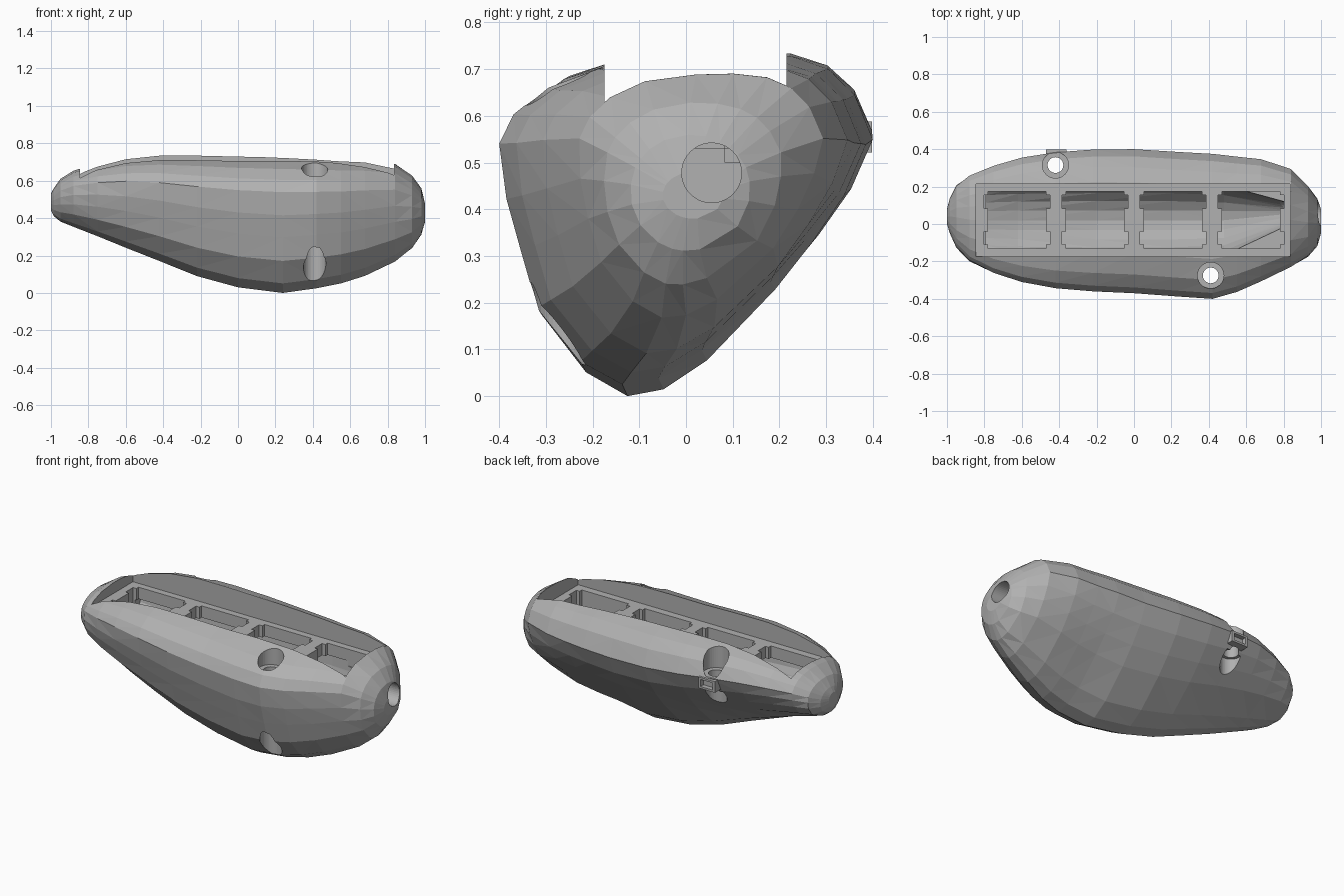
import bpy, bmesh, math
from mathutils import Matrix, Vector

if "Cube" in bpy.data.objects:
    bpy.data.objects.remove(bpy.data.objects["Cube"])

grey = bpy.data.materials.new("matte grey")
grey.diffuse_color = (0.44, 0.44, 0.44, 1)
grey.use_nodes = True
grey.node_tree.nodes["Principled BSDF"].inputs["Base Color"].default_value = grey.diffuse_color

# Normalised lopsided cross-section (across y, up z), starting at the keel
SECTION = [(.34, 0), (.225, .07), (.105, .235), (.06, .41), (.02, .57), (0, .74),
           (.04, .83), (.13, .91), (.275, .97), (.48, .99), (.63, 1), (.77, .995),
           (.875, .955), (.95, .875), (1, .74), (.94, .59), (.85, .45), (.75, .315),
           (.56, .105), (.44, .02)]
# Stations along the body: x, front y, back y, bottom z, top z, roundness
STATIONS = [(-1, .0, .08, .44, .53, 1), (-.985, -.05, .14, .41, .56, .9),
            (-.95, -.13, .215, .38, .61, .75), (-.88, -.205, .27, .35, .655, .5),
            (-.75, -.27, .32, .30, .695, .3), (-.6, -.315, .36, .24, .725, .15),
            (-.42, -.345, .385, .17, .738, .05), (-.22, -.36, .398, .09, .737, 0),
            (0, -.37, .4, .03, .732, 0), (.24, -.388, .385, 0, .728, 0),
            (.42, -.4, .375, .025, .722, 0), (.55, -.365, .362, .05, .716, .05),
            (.68, -.31, .35, .09, .712, .12), (.84, -.235, .30, .165, .692, .25),
            (.93, -.18, .215, .235, .63, .6), (.98, -.12, .14, .31, .56, .9),
            (1, -.05, .08, .38, .48, 1)]


def finish(bm, name):
    bmesh.ops.recalc_face_normals(bm, faces=bm.faces)
    me = bpy.data.meshes.new(name)
    bm.to_mesh(me)
    bm.free()
    me.materials.append(grey)
    ob = bpy.data.objects.new(name, me)
    bpy.context.collection.objects.link(ob)
    return ob


def ring(x, yf, yb, zb, zt, k):
    """Cross-section at one station, blended towards an ellipse by k."""
    points = []
    for u, v in SECTION:
        a = math.atan2(v - .5, u - .5)
        u += k * (.5 + .5 * math.cos(a) - u)
        v += k * (.5 + .5 * math.sin(a) - v)
        points.append((x, yf + u * (yb - yf), zb + v * (zt - zb)))
    return points


def loft(name, rings):
    bm = bmesh.new()
    rings = [[bm.verts.new(p) for p in r] for r in rings]
    n = len(rings[0])
    for a, b in zip(rings, rings[1:]):
        for i in range(n):
            j = (i + 1) % n
            bm.faces.new((a[i], a[j], b[j], b[i]))
    caps = [bm.faces.new(rings[0]), bm.faces.new(rings[-1])]
    bmesh.ops.triangulate(bm, faces=[f for f in bm.faces if f not in caps])
    return finish(bm, name)


def box(name, x0, x1, y0, y1, z0, z1):
    bm = bmesh.new()
    m = Matrix.Translation(((x0 + x1) / 2, (y0 + y1) / 2, (z0 + z1) / 2))
    m = m @ Matrix.Diagonal((x1 - x0, y1 - y0, z1 - z0, 1))
    bmesh.ops.create_cube(bm, size=1, matrix=m)
    return finish(bm, name)


def rod(name, start, end, r):
    a, b = Vector(start), Vector(end)
    bm = bmesh.new()
    m = Matrix.Translation((a + b) / 2) @ (b - a).to_track_quat('Z', 'Y').to_matrix().to_4x4()
    bmesh.ops.create_cone(bm, cap_ends=True, segments=40, radius1=r, radius2=r,
                          depth=(b - a).length, matrix=m)
    return finish(bm, name)


def boolean(target, tool, operation='DIFFERENCE'):
    mod = target.modifiers.new("cut", 'BOOLEAN')
    mod.operation, mod.object, mod.solver = operation, tool, 'EXACT'
    bpy.context.view_layer.objects.active = target
    bpy.ops.object.modifier_apply(modifier=mod.name)
    bpy.data.objects.remove(tool, do_unlink=True)


# Outer shell, with the small window block almost flush on the back
body = loft("shell_body", [ring(*s) for s in STATIONS])
boolean(body, box("window_block", -.47, -.36, .33, .398, .522, .588), 'UNION')

# Hollow inside: a round-bottomed trough narrowing to the cable hole
TROUGH = [(-.79, .02, .19, .12), (-.62, .02, .2, .17), (-.2, .02, .205, .26),
          (.2, .02, .205, .3), (.48, .02, .19, .28), (.83, .055, .06, .11)]
STEPS = 12
boolean(body, loft("trough", [
    [(x, cy + w * math.cos(math.pi * i / STEPS), .53 - d * math.sin(math.pi * i / STEPS))
     for i in range(STEPS + 1)] for x, cy, w, d in TROUGH]))

# Long rectangular recess in the top
boolean(body, box("recess", -.845, .835, -.175, .215, .6, 1))


# Four notched sockets through the recess floor
def socket(cx):
    half, wide, cy, h = .155, .177, .022, .153
    side = [(half, -h), (half, -.132), (wide, -.132), (wide, -.062), (half, -.062)]
    right = side + [(x, -y) for x, y in reversed(side)]
    outline = right + [(-x, y) for x, y in reversed(right)]
    bm = bmesh.new()
    face = bm.faces.new([bm.verts.new((cx + x, cy + y, .5)) for x, y in outline])
    up = bmesh.ops.extrude_face_region(bm, geom=[face])["geom"]
    bmesh.ops.translate(bm, verts=[v for v in up if isinstance(v, bmesh.types.BMVert)],
                        vec=(0, 0, .2))
    return finish(bm, "socket")


for i in range(4):
    boolean(body, socket(-.625 + i * .4167))

# Two stepped bolt holes running top to bottom
for x, y in ((.41, -.275), (-.42, .315)):
    boolean(body, rod("bolt_head_bore", (x, y, .595), (x, y, 1), .07))
    boolean(body, rod("bolt_bore", (x, y, -.2), (x, y, .9), .042))
    boolean(body, rod("nut_bore", (x, y, -.2), (x, y, .5), .06))

# Small window pocket on the back and cable hole in the right end
boolean(body, box("window_pocket", -.455, -.375, .37, .5, .534, .576))
boolean(body, rod("cable_bore", (.7, .055, .478), (1.2, .055, .478), .064))

# Flat, faceted surfaces
for p in body.data.polygons:
    p.use_smooth = False
    p.material_index = 0
